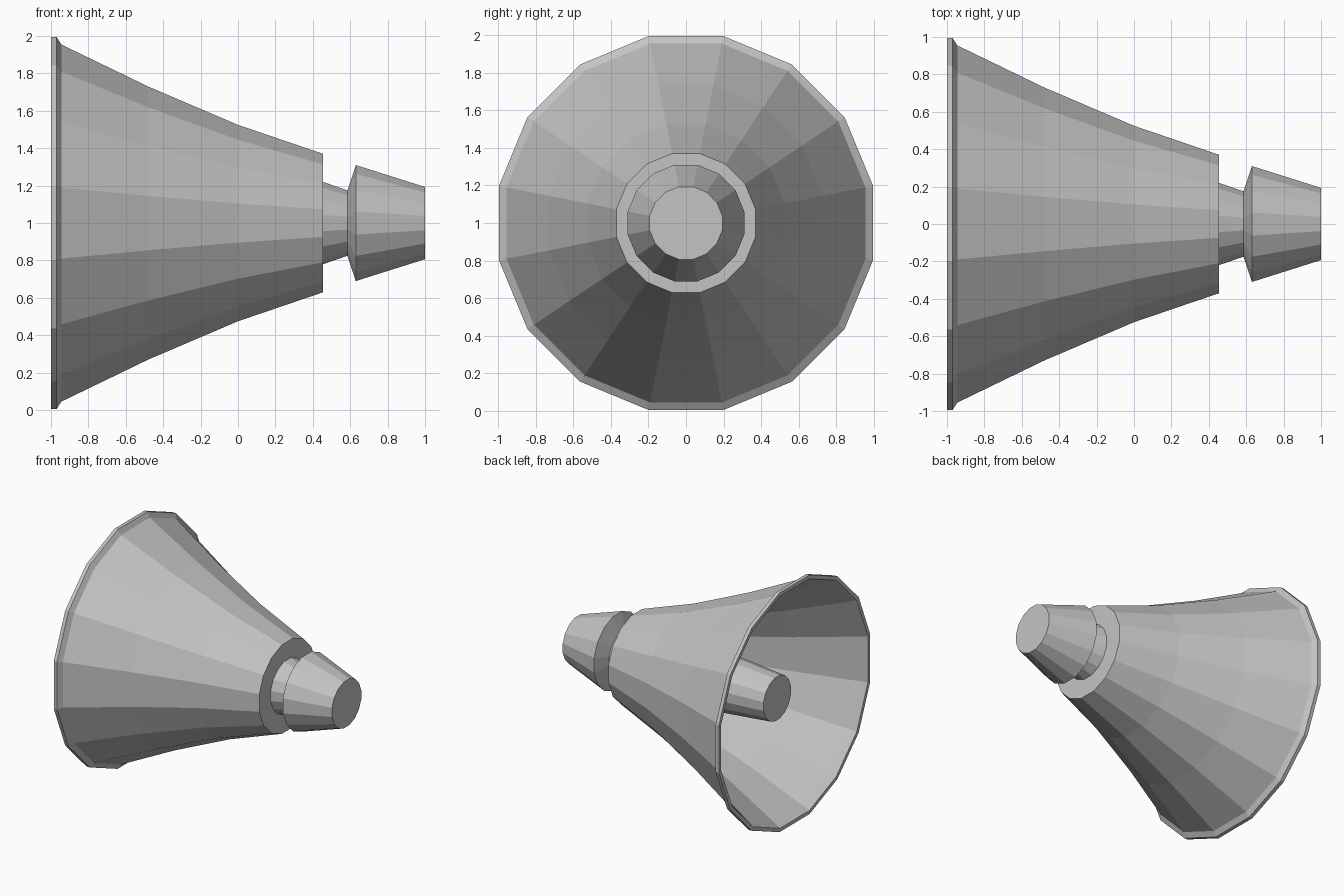
import bpy
import bmesh
from math import cos, pi, sin

SIDES = 16
CENTRE_Z = 1.0

cube = bpy.data.objects.get("Cube")
if cube:
    bpy.data.objects.remove(cube, do_unlink=True)

# Single painted metal colour
grey = bpy.data.materials.new("light grey")
grey.use_nodes = True
colour = (0.55, 0.55, 0.55, 1.0)
grey.diffuse_color = colour
grey.node_tree.nodes["Principled BSDF"].inputs["Base Color"].default_value = colour


def turned_part(name, profile):
    """Turn (x, flat-to-centre radius) points about the x axis; radius 0 closes a cap."""
    bm = bmesh.new()
    rings = []
    for x, apothem in profile:
        radius = apothem / cos(pi / SIDES)
        angles = [(i + 0.5) * 2 * pi / SIDES for i in range(SIDES)]
        rings.append([bm.verts.new((x, radius * cos(a), radius * sin(a)))
                      for a in angles])
    for a, b in zip(rings, rings[1:]):
        for i in range(SIDES):
            j = (i + 1) % SIDES
            bm.faces.new((a[i], a[j], b[j], b[i]))
    # Both ends are closed with flat polygons
    bm.faces.new(rings[0])
    bm.faces.new(rings[-1])
    bmesh.ops.recalc_face_normals(bm, faces=bm.faces)
    mesh = bpy.data.meshes.new(name)
    bm.to_mesh(mesh)
    bm.free()
    mesh.materials.append(grey)
    obj = bpy.data.objects.new(name, mesh)
    obj.location.z = CENTRE_Z
    bpy.context.collection.objects.link(obj)
    return obj


# Flared bell: outer wall with a rolled lip, then a thin inner wall
outer = [(0.455, 0.37), (0.0, 0.525), (-0.48, 0.73), (-0.945, 0.955),
         (-0.97, 0.995), (-1.0, 0.995)]
inner = [(-1.0, 0.965), (-0.945, 0.935), (-0.48, 0.71), (0.0, 0.505), (0.435, 0.35)]
turned_part("horn_bell", outer + inner)

# Tapered tube standing inside the bell
turned_part("inner_tube", [(-0.84, 0.18), (0.44, 0.29)])

# Neck and driver housing behind the bell
turned_part("neck_and_driver",
            [(0.44, 0.225), (0.585, 0.175), (0.63, 0.31), (1.0, 0.193)])
